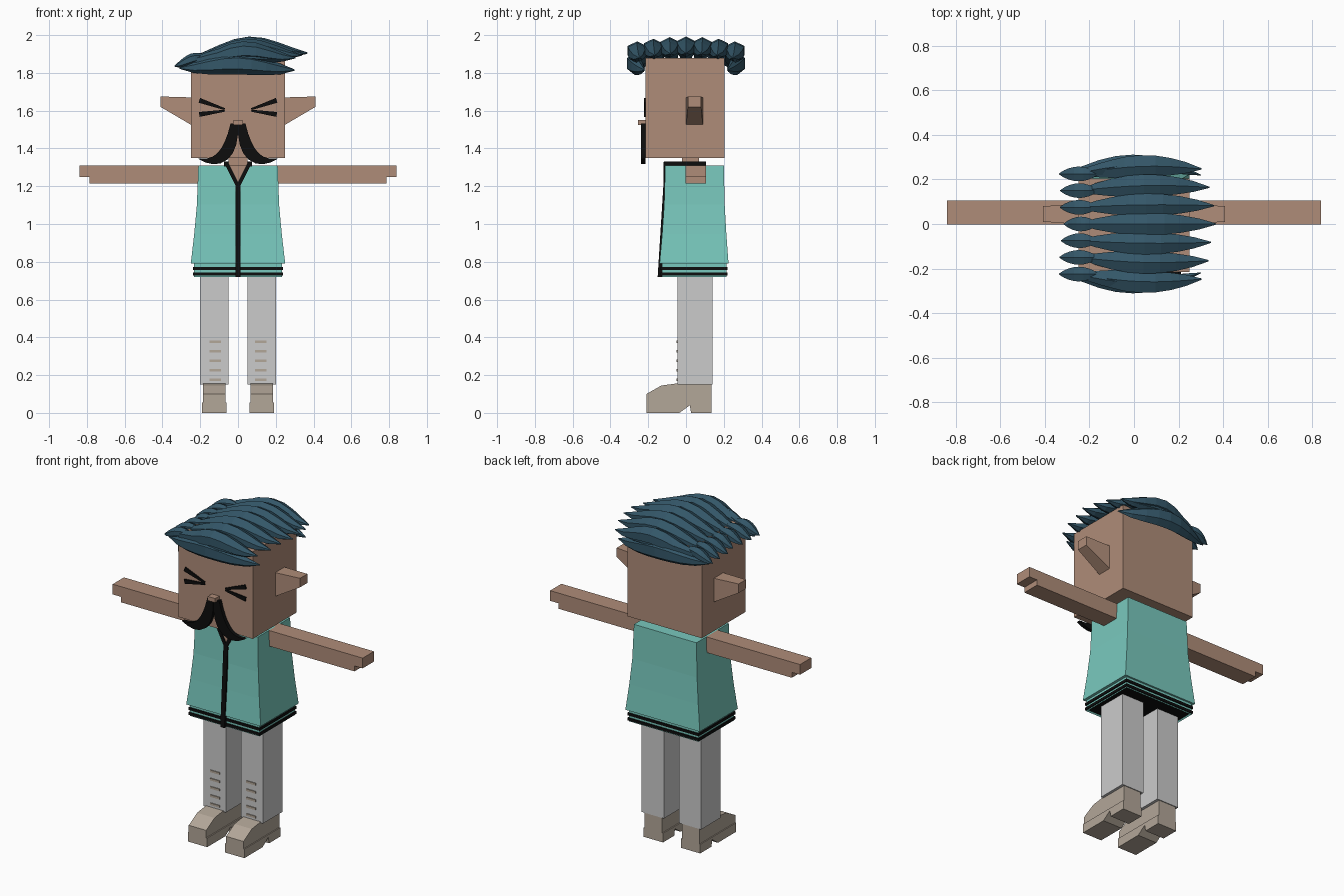
import bpy, bmesh, math, random
from mathutils import Vector

random.seed(4)
default_cube = bpy.data.objects.get("Cube")
if default_cube:
    bpy.data.objects.remove(default_cube, do_unlink=True)


def make_material(name, red, green, blue):
    material = bpy.data.materials.new(name)
    material.use_nodes = True
    colour = (red, green, blue, 1)
    material.diffuse_color = colour
    material.node_tree.nodes["Principled BSDF"].inputs["Base Color"].default_value = colour
    return material


skin = make_material("skin", .43, .265, .19)
teal = make_material("teal cloth", .19, .58, .51)
black = make_material("black trim", .004, .004, .004)
grey = make_material("light grey trousers", .6, .6, .6)
tan = make_material("tan leather", .45, .385, .315)
dark_blue = make_material("dark blue hair", .034, .095, .14)


def loft(name, material, rings, mirror=False):
    """Skin a list of equally long point rings and cap both ends."""
    for side, prefix in ((1, "left_"), (-1, "right_")) if mirror else ((1, ""),):
        bm = bmesh.new()
        loops = [[bm.verts.new((side * x, y, z)) for x, y, z in ring] for ring in rings]
        for lower, upper in zip(loops, loops[1:]):
            for i in range(len(lower)):
                bm.faces.new((lower[i - 1], lower[i], upper[i], upper[i - 1]))
        bm.faces.new(loops[0])
        bm.faces.new(loops[-1])
        bmesh.ops.recalc_face_normals(bm, faces=bm.faces)
        mesh = bpy.data.meshes.new(prefix + name)
        bm.to_mesh(mesh)
        bm.free()
        mesh.materials.append(material)
        part = bpy.data.objects.new(prefix + name, mesh)
        bpy.context.collection.objects.link(part)
    return part


def corners(across, along):
    return [(across[0], along[0]), (across[1], along[0]),
            (across[1], along[1]), (across[0], along[1])]


def side_profile(name, material, outline, width, mirror=False):
    """Outline in y and z, extruded along x."""
    return loft(name, material, [[(x, y, z) for y, z in outline] for x in width], mirror)


def front_profile(name, material, outline, depth, mirror=False):
    """Outline in x and z, extruded along y."""
    return loft(name, material, [[(x, y, z) for x, z in outline] for y in depth], mirror)


def box(name, material, width, depth, height, mirror=False):
    return front_profile(name, material, corners(width, height), depth, mirror)


def centred_box(name, material, half, depth, height):
    return box(name, material, (-half, half), depth, height)


def stroke(name, path, half_widths, depth):
    """Mirrored black brush stroke along a path in x and z."""
    left_edge, right_edge = [], []
    for i, (point, half) in enumerate(zip(path, half_widths)):
        along = path[min(i + 1, len(path) - 1)] - path[max(i - 1, 0)]
        offset = Vector((-along.y, along.x)).normalized() * half
        left_edge.append(point + offset)
        right_edge.append(point - offset)
    front_profile(name, black, left_edge + right_edge[::-1], depth, mirror=True)


shoulder, hem_top, hem_bottom, chin, crown = 1.31, .79, .72, 1.35, 1.88
face = -.215

# Head, neck and nose
centred_box("head", skin, half=.25, depth=(face, .205), height=(chin, crown))
centred_box("neck", skin, half=.05, depth=(-.02, .07), height=(shoulder - .02, chin + .01))
centred_box("nose", skin, half=.025, depth=(face - .04, face), height=(1.525, 1.55))

# Ears flare outward to a blunt tip
ear_root, ear_tip = corners((0, .09), (1.52, 1.67)), corners((.01, .08), (1.62, 1.675))
loft("ear", skin, [[(x, y, z) for y, z in outline]
                   for x, outline in ((.24, ear_root), (.41, ear_tip))], mirror=True)

# Squeezed eyes
for name, inner, outer in (("eye_upper_stroke", 1.608, 1.655), ("eye_lower_stroke", 1.6, 1.58)):
    stroke(name, [Vector((.07, inner)), Vector((.205, outer))], (.005, .013), (face - .008, face))

# Drooping moustache along a smooth curve
root, bend, tip = Vector((.02, 1.53)), Vector((.04, 1.29)), Vector((.21, 1.345))
steps = [i / 8 for i in range(9)]
stroke("moustache",
       [root.lerp(bend, t).lerp(bend.lerp(tip, t), t) for t in steps],
       [.033 * math.sin(math.pi * (.2 + .795 * t)) for t in steps],
       (face - .023, face))

# Tunic flaring towards the hem
tunic_rings = []
for t in (0, .3, .6, 1):
    ease = math.sin(t * math.pi / 2)
    half, front, back = .25 - .04 * ease, -.14 + .03 * ease, .225 - .025 * ease
    z = hem_top + t * (shoulder - hem_top)
    tunic_rings.append([(x, y, z) for x, y in corners((-half, half), (front, back))])
loft("tunic", teal, tunic_rings)

# Hem with skin showing underneath
hem = centred_box("tunic_hem", teal, half=.233, depth=(-.128, .214), height=(hem_bottom, hem_top))
hem.data.materials.append(skin)
bm = bmesh.new()
bm.from_mesh(hem.data)
bm.normal_update()
underside = [f for f in bm.faces if f.normal.z < -.9]
bmesh.ops.inset_region(bm, faces=underside, thickness=.015, depth=-.01)
for f in underside:
    f.material_index = 1
bm.to_mesh(hem.data)
bm.free()
for rise in (.007, .037):
    z = hem_bottom + rise
    centred_box("hem_stripe", black, half=.239, depth=(-.134, .22), height=(z, z + .016))

# Zip, open neck and lapels
neckline = 1.2
side_profile("zip", black, [(-.15, hem_bottom), (-.12, neckline), (-.1, neckline), (-.12, hem_bottom)],
             width=(-.014, .014))
front_profile("open_neck", skin, [(0, neckline), (.06, shoulder), (-.06, shoulder)], (-.114, -.1))
stroke("lapel", [Vector((0, neckline)), Vector((.063, shoulder + .015))], (.01, .01), (-.12, -.1))

# Collar band around the neck
collar_height = (shoulder - .005, shoulder + .02)
box("collar_side", black, (.053, .073), (-.117, .1), collar_height, mirror=True)
centred_box("collar_back", black, half=.073, depth=(.085, .105), height=collar_height)

# Arms with fingers reaching past the lower hand
palm, knuckle = 1.215, 1.248
front_profile("arm", skin, [(.19, palm), (.785, palm), (.785, knuckle), (.84, knuckle),
                            (.84, shoulder), (.19, shoulder)], depth=(-.003, .105), mirror=True)

# Legs with a ladder of laces
box("leg", grey, (.05, .2), (-.045, .14), (.15, hem_bottom + .005), mirror=True)
for i in range(5):
    z = .17 + i * .05
    box("lace", tan, (.09, .152), (-.05, -.042), (z, z + .013), mirror=True)

# Shoes with a sloping toe and a separate heel
heel, toe, ankle = .135, -.21, .157
side_profile("shoe_upper", tan, [(toe, .05), (toe, .1), (-.13, .145), (-.04, ankle),
                                 (heel, ankle), (heel, .05)], width=(.067, .184), mirror=True)
side_profile("shoe_sole", tan, [(toe, 0), (toe, .055), (heel, .055), (heel, 0),
                                (.027, 0), (.02, .04), (-.035, 0)], width=(.06, .19), mirror=True)


def lock(name, start, end, rise, width, thickness, bow=0):
    """Tapered six-sided strand of hair that arches up and bows sideways."""
    rings = []
    for t in steps:
        arch = math.sin(math.pi * t)
        swell = max(arch, 0) ** .8 + .06
        centre = Vector(start).lerp(Vector(end), t) + Vector((0, bow * arch, rise * arch * arch))
        angles = [math.tau * (k + .5) / 6 for k in range(6)]
        rings.append([centre + swell * Vector((0, width * math.cos(a), thickness * math.sin(a)))
                      for a in angles])
    loft(name, dark_blue, rings)


# Overlapping locks swept across the crown, and short ones beyond the parting
for row in range(-3, 4):
    y = row * .075
    sag = y * y / 2
    reach = .36 - 2 * sag + random.uniform(-.01, .01)
    lock("top_lock", (-.25, y, crown - sag), (reach, y * 1.1, crown + .025 - sag),
         rise=.05, width=.055, thickness=.047, bow=y / 10)
    lock("side_lock", (-.16, y, crown + .01), (random.uniform(-.34, -.31), y, crown - .045),
         rise=.01, width=.036, thickness=.028)

# Hanging locks along the front and back edges
for side in (-1, 1):
    y = side * .22
    lock("edge_lock", (-.31, y, 1.825), (.3, y, 1.815),
         rise=.03, width=.04, thickness=.055, bow=side * .055)
    lock("upper_edge_lock", (-.29, y, 1.86), (.3, side * .25, crown),
         rise=.03, width=.04, thickness=.045, bow=side * .03)
